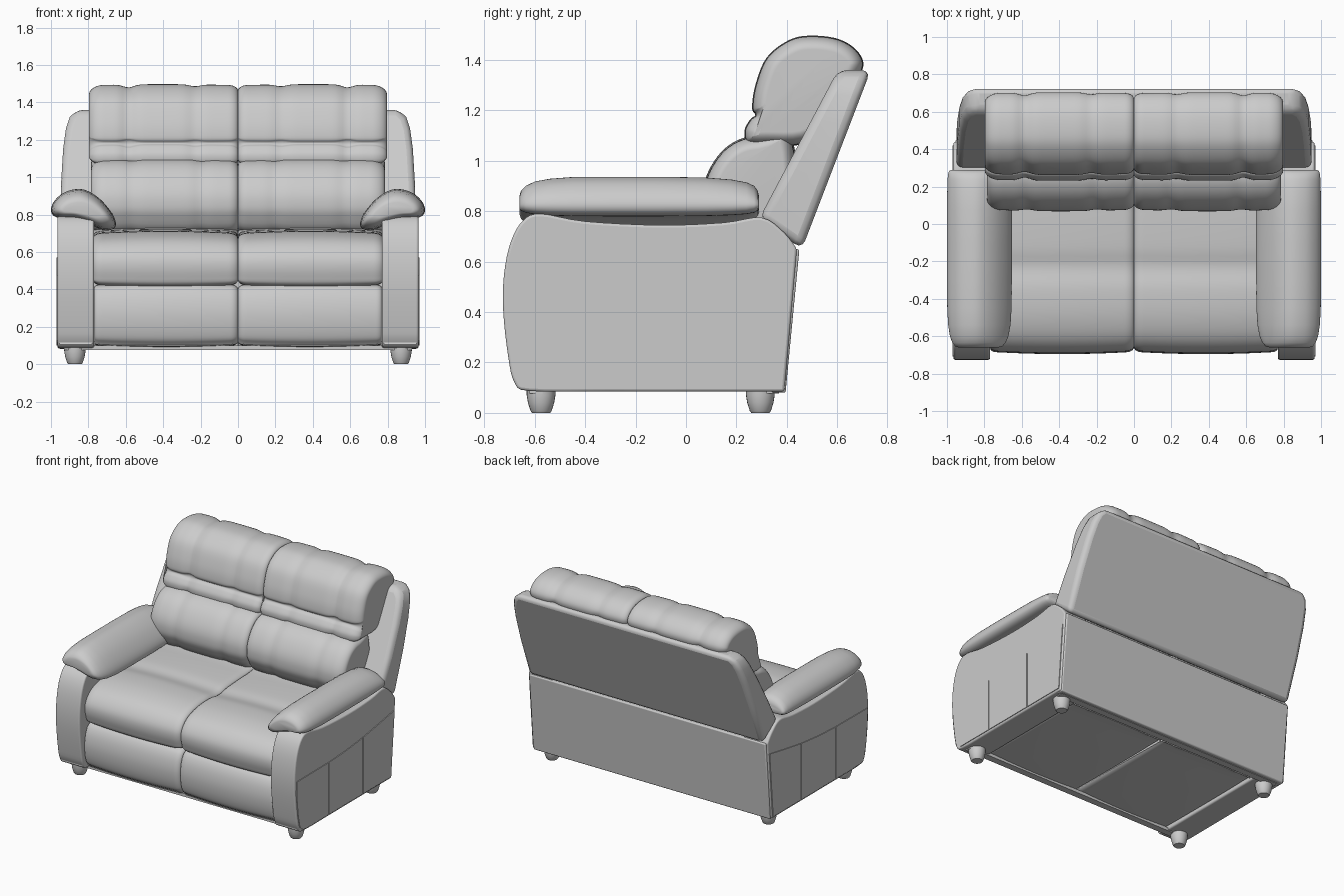
import bpy, bmesh, math
from mathutils import Vector

if "Cube" in bpy.data.objects:
    bpy.data.objects.remove(bpy.data.objects["Cube"])

# One upholstery colour for the whole sofa
GREY = (0.6, 0.6, 0.6, 1)
fabric = bpy.data.materials.new("grey_upholstery")
fabric.use_nodes = True
fabric.diffuse_color = GREY
shader = next(n for n in fabric.node_tree.nodes if n.type == "BSDF_PRINCIPLED")
shader.inputs["Base Color"].default_value = GREY
shader.inputs["Roughness"].default_value = 0.7


def spline(points, steps=5, closed=True):
    """Smooth curve through 2D points."""
    p = [Vector(q) for q in points]
    n = len(p)
    pick = (lambda i: p[i % n]) if closed else (lambda i: p[max(0, min(n - 1, i))])
    out = []
    for i in range(n if closed else n - 1):
        a, b, c, d = (pick(i + k) for k in (-1, 0, 1, 2))
        for s in range(steps):
            t = s / steps
            out.append(b + (c - a) * t / 2 + (2 * a - 5 * b + 4 * c - d) * t * t / 2
                       + (3 * b - a - 3 * c + d) * t ** 3 / 2)
    return out if closed else out + [p[-1]]


def loft(name, rings, bevel=0, angle=40):
    """Skin a list of matching rings and cap both ends."""
    bm = bmesh.new()
    loops = [[bm.verts.new(v) for v in ring] for ring in rings]
    for a, b in zip(loops, loops[1:]):
        for i in range(len(a)):
            j = (i + 1) % len(a)
            bm.faces.new((a[i], a[j], b[j], b[i]))
    bm.faces.new(loops[0])
    bm.faces.new(loops[-1])
    bmesh.ops.recalc_face_normals(bm, faces=bm.faces)
    mesh = bpy.data.meshes.new(name)
    bm.to_mesh(mesh)
    bm.free()
    mesh.materials.append(fabric)
    obj = bpy.data.objects.new(name, mesh)
    bpy.context.collection.objects.link(obj)
    if bevel:
        mod = obj.modifiers.new("Bevel", "BEVEL")
        mod.width, mod.segments, mod.limit_method = bevel, 3, "ANGLE"
        mod.angle_limit = math.radians(35)
    bpy.ops.object.select_all(action="DESELECT")
    obj.select_set(True)
    bpy.context.view_layer.objects.active = obj
    bpy.ops.object.shade_smooth_by_angle(angle=math.radians(angle))
    return obj


def prism(name, profile, x0, x1, bevel=0):
    """Extrude a side profile (y, z) across x."""
    return loft(name, [[(x, y, z) for y, z in profile] for x in (x0, x1)], bevel)


def cushion(name, profile, side, width, inner, outer, crown=0.0, ribs=()):
    """Side profile swept across x; each end rolls in by (radius, depth)."""
    pts = spline(profile)
    n = len(pts)
    area = sum(pts[i - 1].cross(pts[i]) for i in range(n))
    normals = []
    for i in range(n):
        t = pts[(i + 1) % n] - pts[i - 1]
        normals.append(Vector((-t.y, t.x)).normalized() * math.copysign(1, area))
    rings = []
    for k in range(61):
        x = width * (1 - math.cos(math.pi * k / 60)) / 2
        depth = crown * (2 * x / width - 1) ** 2
        for dist, (radius, roll) in ((x, inner), (width - x, outer)):
            u = max(0, 1 - dist / radius)
            depth += roll * (1 - math.sqrt(max(0, 1 - u * u)))
        for centre, groove in ribs:
            depth += groove * math.exp(-((x - centre) / 0.04) ** 2)
        rings.append([(side * x, *(p + m * depth)) for p, m in zip(pts, normals)])
    return loft(name, rings, angle=50)


# Side profiles (y, z)
seat = [(0.3, 0.72), (0.1, 0.725), (-0.12, 0.715), (-0.23, 0.698), (-0.35, 0.712),
        (-0.5, 0.7), (-0.62, 0.655), (-0.685, 0.57), (-0.68, 0.47), (-0.63, 0.415),
        (-0.4, 0.42), (0.3, 0.42)]
footrest = [(-0.5, 0.43), (-0.62, 0.43), (-0.672, 0.38), (-0.695, 0.28), (-0.685, 0.17),
            (-0.65, 0.11), (-0.55, 0.09), (0.2, 0.09), (0.3, 0.12), (0.3, 0.4)]
lumbar = [(0.42, 0.7), (0.17, 0.7), (0.085, 0.79), (0.068, 0.87), (0.085, 0.95),
          (0.135, 1.03), (0.2, 1.08), (0.28, 1.1), (0.42, 1.1)]
head = [(0.32, 1.06), (0.245, 1.07), (0.232, 1.12), (0.255, 1.165), (0.275, 1.182),
        (0.262, 1.21), (0.275, 1.3), (0.32, 1.41), (0.41, 1.48), (0.5, 1.497),
        (0.61, 1.482), (0.685, 1.43), (0.7, 1.36), (0.62, 1.25), (0.5, 1.08)]
arm_side = spline([(0.39, 0.085), (0.1, 0.085), (-0.3, 0.085), (-0.62, 0.087), (-0.68, 0.12),
                   (-0.705, 0.22), (-0.725, 0.4), (-0.722, 0.55), (-0.695, 0.68),
                   (-0.645, 0.765), (-0.575, 0.79), (-0.4, 0.76), (-0.1, 0.745),
                   (0.15, 0.755), (0.3, 0.775), (0.39, 0.715), (0.44, 0.65)], 4, False)
pockets = {
    "front": [(-0.705, 0.475), (-0.343, 0.478), (-0.343, 0.1), (-0.63, 0.1), (-0.67, 0.13),
              (-0.69, 0.22), (-0.708, 0.38)],
    "middle": [(-0.337, 0.478), (-0.15, 0.487), (0.052, 0.508), (0.052, 0.1), (-0.337, 0.1)],
    "rear": [(0.058, 0.509), (0.25, 0.54), (0.42, 0.57), (0.38, 0.1), (0.058, 0.1)],
}
# Armrest cross-section (x, z) and its lengthwise stations (y, x scale, z scale)
arm_section = spline([(0.655, 0.735), (0.67, 0.8), (0.74, 0.885), (0.83, 0.935), (0.92, 0.922),
                      (0.98, 0.875), (1.0, 0.82), (0.97, 0.785), (0.88, 0.775),
                      (0.79, 0.745), (0.71, 0.715)])
stations = [(-0.66, 0.6, 0.35), (-0.655, 0.72, 0.5), (-0.635, 0.82, 0.68), (-0.6, 0.9, 0.83),
            (-0.54, 0.96, 0.93), (-0.45, 0.99, 0.99), (-0.3, 1, 1), (-0.1, 1, 1),
            (0.08, 1, 0.97), (0.18, 0.99, 0.9), (0.24, 0.98, 0.8), (0.27, 0.96, 0.68),
            (0.285, 0.92, 0.5), (0.29, 0.85, 0.3)]

for side, label in ((1, "left"), (-1, "right")):
    # Seat, footrest and backrest cushions
    cushion(label + "_seat_cushion", seat, side, 0.775, (0.05, 0.025), (0.05, 0.025), 0.012)
    cushion(label + "_footrest", footrest, side, 0.768, (0.04, 0.025), (0.03, 0.015), 0.012)
    cushion(label + "_lumbar_cushion", lumbar, side, 0.785, (0.05, 0.03), (0.08, 0.045), 0.01,
            ((0.2, 0.008), (0.57, 0.008)))
    cushion(label + "_head_cushion", head, side, 0.797, (0.05, 0.03), (0.08, 0.05), 0.006,
            ((0.23, 0.01), (0.585, 0.016)))

    # Arm panel with stitched pocket panels
    prism(label + "_arm_panel", arm_side, side * 0.77, side * 0.965, 0.012)
    for part, outline in pockets.items():
        prism(f"{label}_{part}_pocket", outline, side * 0.96, side * 0.97)

    # Padded armrest
    rings = []
    for y, sx, sz in stations:
        rings.append([(side * (0.84 + (x - 0.84) * sx), y, 0.825 + (z - 0.825) * sz)
                      for x, z in arm_section])
    loft(label + "_armrest", rings, angle=60)

    # Tapered feet
    for y, end in ((-0.575, "front"), (0.295, "rear")):
        foot = [(0, 0.036), (0.008, 0.042), (0.04, 0.052), (0.07, 0.057), (0.1, 0.057)]
        circle = [i * math.tau / 24 for i in range(24)]
        loft(f"{label}_{end}_foot",
             [[(side * 0.872 + r * math.cos(a), y + r * math.sin(a), z) for a in circle]
              for z, r in foot])

# Reclined back frame with rounded shoulders
half = [(0.95, 0.65), (0.947, 0.95), (0.935, 1.15), (0.92, 1.26), (0.9, 1.32), (0.86, 1.36)]
outline = half + [(-x, z) for x, z in reversed(half)]
front_face = [(x, 0.29 + (max(z, 0.77) - 0.77) * 0.53, max(z, 0.77)) for x, z in outline]
back_face = [(x, 0.46 + (z - 0.65) * 0.385, z) for x, z in outline]
loft("back_frame", [front_face, back_face], 0.035)

# Lower back panel, inner body and front rail
prism("rear_panel", [(0.34, 0.08), (0.395, 0.08), (0.45, 0.65), (0.34, 0.65)], -0.955, 0.955, 0.008)
prism("inner_body", [(-0.58, 0.12), (0.36, 0.12), (0.36, 0.66), (-0.58, 0.6)], -0.77, 0.77)
for y, rail in ((-0.62, "front_rail"), (0.32, "rear_rail")):
    prism(rail, [(y, 0.077), (y + 0.05, 0.077), (y + 0.05, 0.1), (y, 0.1)], -0.93, 0.93)
